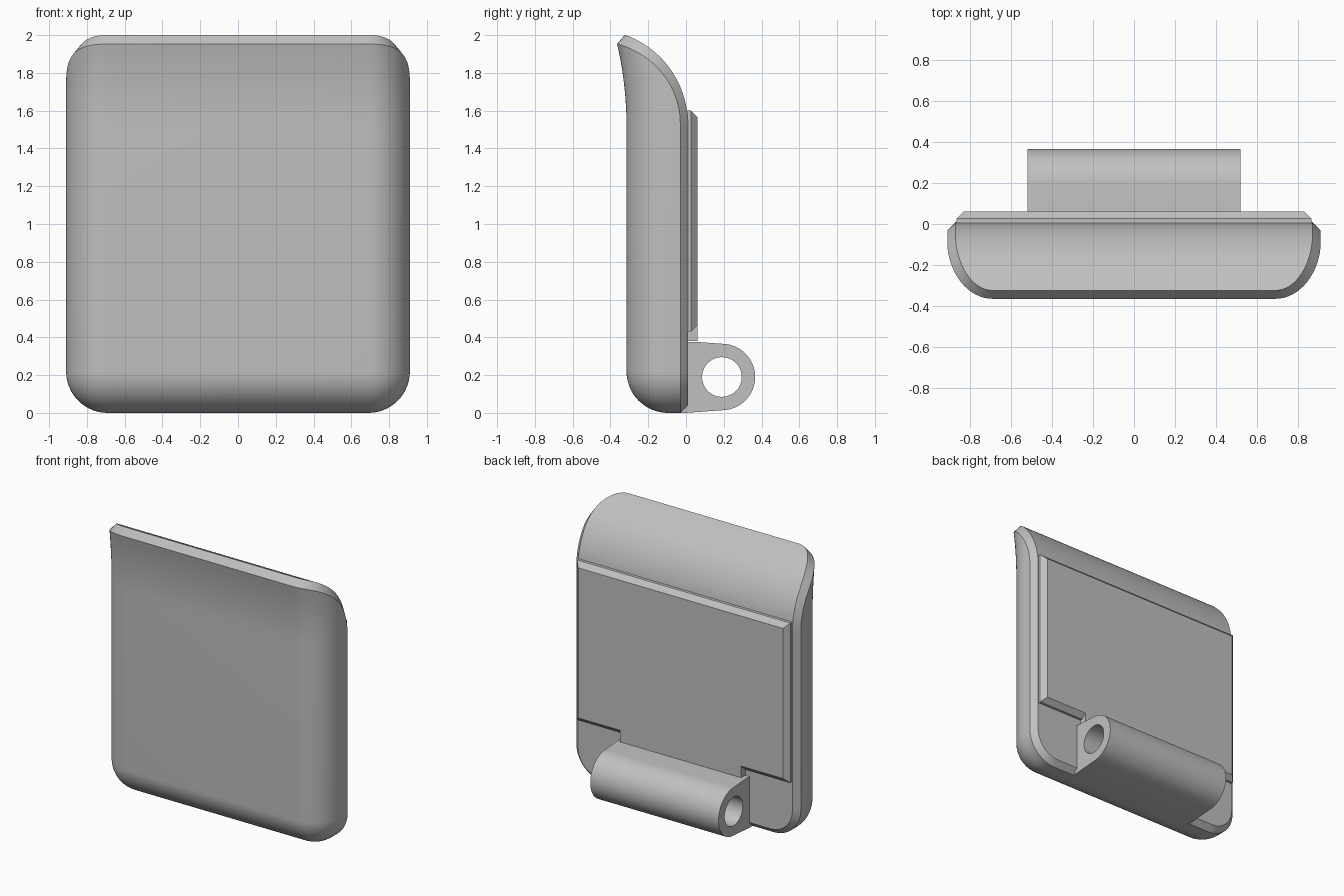
import bpy, bmesh
from math import sin, cos, pi, sqrt, radians
from mathutils import Matrix

default = bpy.data.objects.get("Cube")
if default:
    bpy.data.objects.remove(default, do_unlink=True)

grey = bpy.data.materials.new("light_grey")
grey.use_nodes = True
GREY = (0.53, 0.53, 0.53, 1)
grey.diffuse_color = GREY
grey.node_tree.nodes["Principled BSDF"].inputs["Base Color"].default_value = GREY


def finish(name, bm, angle=25):
    """Weld, orient and link a bmesh as a grey object."""
    bmesh.ops.remove_doubles(bm, verts=bm.verts, dist=0.0005)
    bmesh.ops.recalc_face_normals(bm, faces=bm.faces)
    mesh = bpy.data.meshes.new(name)
    bm.to_mesh(mesh)
    bm.free()
    mesh.materials.append(grey)
    obj = bpy.data.objects.new(name, mesh)
    bpy.context.collection.objects.link(obj)
    bpy.ops.object.select_all(action='DESELECT')
    obj.select_set(True)
    bpy.context.view_layer.objects.active = obj
    bpy.ops.object.shade_smooth_by_angle(angle=radians(angle))
    return obj


def skin(bm, rows):
    """Join neighbouring rows of points with quads, skipping collapsed ones."""
    grid = [[bm.verts.new(p) for p in row] for row in rows]
    for a, b in zip(grid, grid[1:]):
        for i in range(len(a) - 1):
            bm.faces.new((a[i], a[i + 1], b[i + 1], b[i]))
    bmesh.ops.dissolve_degenerate(bm, edges=bm.edges, dist=0.0002)


def mirrored(half):
    return half + [(-x, y, z) for x, y, z in reversed(half)]


# Body dimensions: fillet radius, its centre, and the curved back's centre
R, CX, CY = 0.22, 0.69, -0.095
AY, AZ = -0.49, 1.53
BACK, INSET = 0.01, 0.04


def rim_z(y):
    return AZ + 0.44 * sqrt(max(0, 1 - ((y - AY) / 0.46) ** 2))


def back_z(y):
    return AZ + sqrt(max(0, 0.25 - (y - AY) ** 2))


def flare(z):
    return 0.05 * max(0, (z - 1.52) / 0.435) ** 2


# Half outline: (sideways, forward, y on the straight side)
half = []
t_end = 0.538
for i in range(8):
    half.append((1, 0, AY + 0.46 * cos(t_end * i / 8)))
for i in range(17):
    a = pi / 2 * i / 16
    half.append((cos(a), sin(a), CY))


def section(z):
    r = sqrt(max(0, R * R - max(0, R - z) ** 2))
    return [(CX + r * s, y - r * k, z) for s, k, y in half]


# Shell: rounded bottom, straight walls, flared top trimmed by the curved rim
rows = [section(R * (1 - cos(pi / 2 * i / 16))) for i in range(17)]
rows.append(section(1.5))
rim = []
for s, k, y in half:
    z = 1.9
    for _ in range(30):
        z = rim_z(y - k * (R + flare(z)))
    rim.append(z)
STEPS = 10
for j in range(1, STEPS + 1):
    row = []
    for (s, k, y), top in zip(half, rim):
        z = 1.5 + (top - 1.5) * j / STEPS
        row.append((CX + R * s, y - k * (R + flare(z)), z))
    rows.append(row)

body = bmesh.new()
skin(body, [mirrored(r) for r in rows])

# Chamfer loop running up the side and around the lip, then the back panel
outer = [r[0] for r in rows] + rows[-1][1:]
inner = []
shrink = (R - INSET) / R
for x, y, z in [r[0] for r in rows]:
    inner.append((CX + (x - CX) * shrink, BACK, z if z > R else R - (R - z) * shrink))
for (s, k, _), (x, y, z) in list(zip(half, rows[-1]))[1:]:
    yi = AY + (y - AY) * 0.5 / 0.46 + 0.03 * k
    inner.append((CX + (R - INSET) * s, yi, back_z(yi)))
skin(body, [outer, inner])
skin(body, [[(-x, y, z) for x, y, z in loop] for loop in (outer, inner)])
skin(body, [inner, [(-x, y, z) for x, y, z in inner]])
# Lip chamfer, bottom chamfer and flat underside
skin(body, [mirrored([outer[-1]]), mirrored([inner[-1]])])
skin(body, [mirrored([outer[0]]), mirrored([inner[0]])])
skin(body, [mirrored([p]) for p in rows[0][:9]])
finish("body", body)

# Back plate with bevelled rim and a short tab down to the hinge
base = [(0.865, 1.6), (0.865, 0.43), (0.49, 0.43), (0.49, 0.38)]
face = [(0.83, 1.565), (0.83, 0.465), (0.49, 0.465), (0.49, 0.38)]
plate = bmesh.new()
loops = []
for outline, y in ((base, -0.01), (base, 0.027), (face, 0.062)):
    loop = mirrored([(x, y, z) for x, z in outline])
    loops.append(loop + loop[:1])
skin(plate, loops)
for loop in (loops[0], loops[-1]):
    plate.faces.new([plate.verts.new(p) for p in loop[:-1]])
finish("back_plate", plate)

# Hinge barrel: rounded profile with a round hole, extruded sideways
HY, HZ, HR, HOLE = 0.19, 0.19, 0.176, 0.105
arc = [(HY + HR * cos(a), HZ + HR * sin(a))
       for a in (-pi / 2 + pi * i / 32 for i in range(33))]
profile = [(-0.03, 0), (0, 0)] + arc + [(0.05, 0.376), (-0.03, 0.376)]
hole = [(HY + HOLE * cos(2 * pi * i / 48), HZ + HOLE * sin(2 * pi * i / 48))
        for i in range(48)]
curve = bpy.data.curves.new("hinge_profile", 'CURVE')
curve.dimensions = '2D'
curve.fill_mode = 'BOTH'
curve.extrude = 0.52
for pts in (profile, hole):
    spline = curve.splines.new('POLY')
    spline.points.add(len(pts) - 1)
    for point, (u, v) in zip(spline.points, pts):
        point.co = (u, v, 0, 1)
    spline.use_cyclic_u = True
helper = bpy.data.objects.new("hinge_profile", curve)
bpy.context.collection.objects.link(helper)
bpy.context.view_layer.update()
deps = bpy.context.evaluated_depsgraph_get()
solid = bpy.data.meshes.new_from_object(helper.evaluated_get(deps))
bpy.data.objects.remove(helper, do_unlink=True)
solid.transform(Matrix(((0, 0, 1, 0), (1, 0, 0, 0), (0, 1, 0, 0), (0, 0, 0, 1))))
hinge = bmesh.new()
hinge.from_mesh(solid)
finish("hinge_barrel", hinge)
